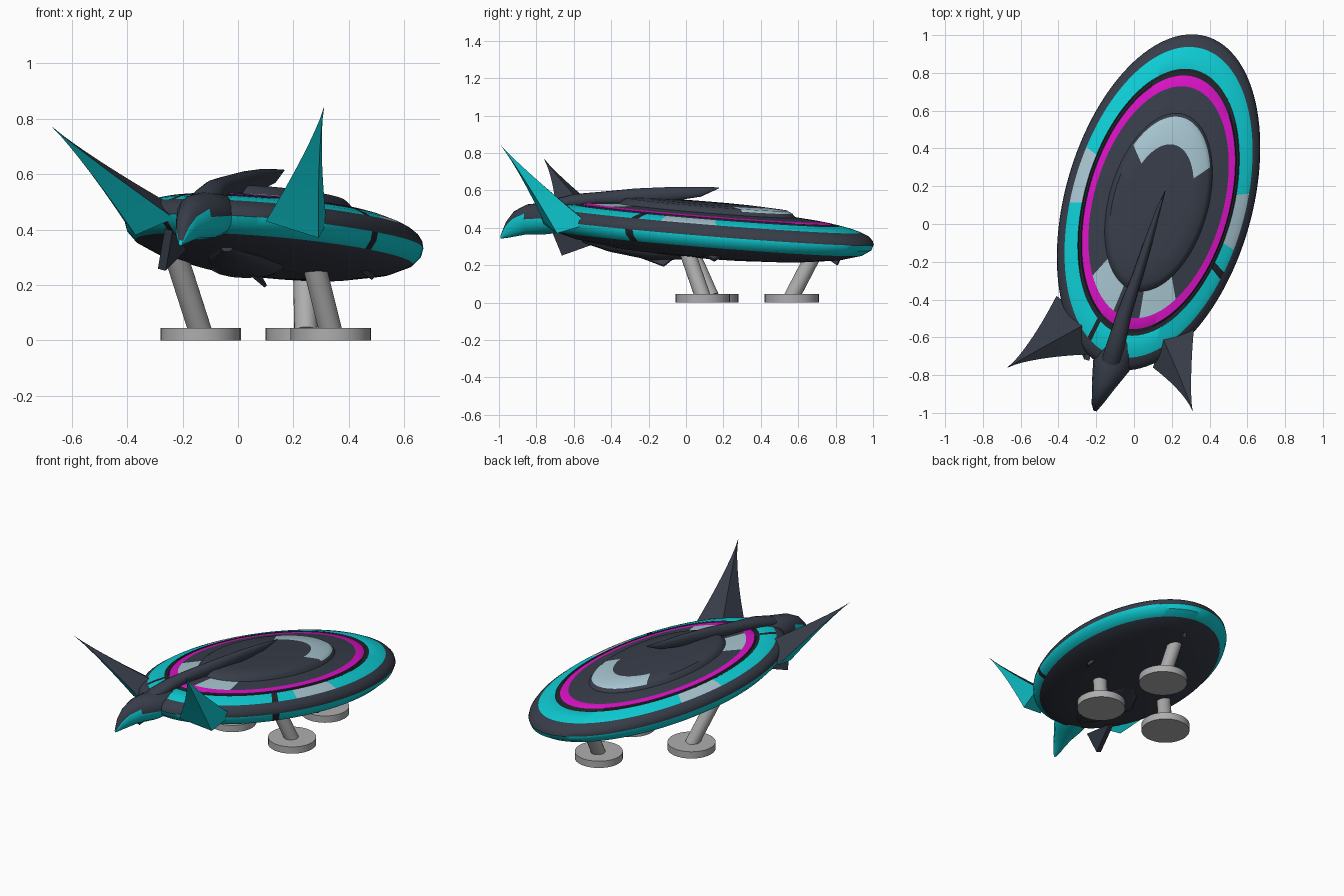
import bpy, bmesh, math
from mathutils import Vector

if "Cube" in bpy.data.objects:
    bpy.data.objects.remove(bpy.data.objects["Cube"])

# ---------- materials ----------
def mat(name, rgb):
    m = bpy.data.materials.new(name)
    m.diffuse_color = (*rgb, 1)
    m.use_nodes = True
    m.node_tree.nodes["Principled BSDF"].inputs["Base Color"].default_value = m.diffuse_color
    return m

DARK, CYAN, PINK, PALE, GREY, BLACK = range(6)
MATS = [mat("slate", (0.038, 0.046, 0.066)), mat("cyan", (0.004, 0.60, 0.65)),
        mat("magenta", (0.68, 0.006, 0.55)), mat("pale blue", (0.38, 0.55, 0.62)),
        mat("leg grey", (0.42, 0.42, 0.42)), mat("groove black", (0.014, 0.017, 0.022))]

def finish(name, bm, rule=None, default=DARK, angle=35):
    bmesh.ops.recalc_face_normals(bm, faces=bm.faces[:])
    bm.normal_update()
    for f in bm.faces:
        if rule:
            f.material_index = rule(f)
        elif default != DARK:
            f.material_index = default
    me = bpy.data.meshes.new(name)
    bm.to_mesh(me)
    bm.free()
    for m in MATS:
        me.materials.append(m)
    ob = bpy.data.objects.new(name, me)
    bpy.context.collection.objects.link(ob)
    bpy.ops.object.select_all(action='DESELECT')
    ob.select_set(True)
    bpy.context.view_layer.objects.active = ob
    bpy.ops.object.shade_smooth_by_angle(angle=math.radians(angle))
    return ob

def skin(bm, rings):
    """Join equal rings of points into a closed loft."""
    vs = [[bm.verts.new(p) for p in r] for r in rings]
    n = len(vs[0])
    out = []
    for k in range(len(vs) - 1):
        for i in range(n):
            j = (i + 1) % n
            out.append((k, i, bm.faces.new((vs[k][i], vs[k][j], vs[k + 1][j], vs[k + 1][i]))))
    bm.faces.new(vs[0])
    bm.faces.new(vs[-1])
    return out

# ---------- tilted oval hull frame ----------
CX, CY, CZ = 0.13, 0.115, 0.39
A, B = 0.914, 0.495                  # half length and half width
S, C = math.sin(math.radians(16)), math.cos(math.radians(16))
PX, PY = -0.05, -0.071               # slope of the hull plane

def hull_point(th, r, w):
    ac, al = B * r * math.sin(th), A * r * math.cos(th)
    dx, dy = ac * C + al * S, -ac * S + al * C
    return (CX + dx, CY + dy, CZ + PX * dx + PY * dy + w)

# profile: radius fraction, height, colour of the band running to the next point
PROFILE = [(0.02, 0.146, DARK), (0.345, 0.142, DARK), (0.48, 0.135, DARK), (0.51, 0.122, DARK),
           (0.53, 0.102, DARK), (0.69, 0.090, PINK), (0.755, 0.083, BLACK), (0.765, 0.076, BLACK),
           (0.785, 0.074, BLACK), (0.795, 0.077, CYAN), (0.87, 0.064, CYAN), (0.925, 0.050, DARK),
           (0.97, 0.032, DARK), (0.993, 0.012, DARK), (1.0, -0.010, CYAN), (0.985, -0.040, CYAN),
           (0.93, -0.072, DARK), (0.80, -0.105, DARK), (0.55, -0.135, DARK), (0.25, -0.150, DARK),
           (0.02, -0.152, DARK)]
SEG = 120
bm = bmesh.new()
faces = skin(bm, [[hull_point(math.tau * i / SEG, r, w) for i in range(SEG)] for r, w, _ in PROFILE])
for k, i, f in faces:
    deg = (i + 0.5) * 360 / SEG
    deg = deg - 360 if deg > 180 else deg
    a = abs(deg)
    col = PROFILE[k][2]
    if col == CYAN and k < 12 and 78 < a < 100:
        col = PALE                                       # side windows
    if col == CYAN and (108 < deg < 111 or -162 < deg < -159):
        col = BLACK                                      # panel seams
    if k in (1, 2) and a < 57:
        col = PALE                                       # front canopy crescent
    if k == 4 and 138 < a < 168:
        col = PALE                                       # rear windows
    f.material_index = col
finish("hull", bm, rule=lambda f: f.material_index)

# ---------- lofted bodies along the axis ----------
def loft(name, sections, rule=None, n=16):
    """sections: x, y, z, half width, half height"""
    rings = []
    for x, y, z, hw, hh in sections:
        ring = []
        for i in range(n):
            t = math.tau * i / n
            d = hw * math.cos(t)
            ring.append((x + d * C, y - d * S, z + hh * math.sin(t)))
        rings.append(ring)
    bm = bmesh.new()
    skin(bm, rings)
    return finish(name, bm, rule, angle=50)

# ridge on top, pointed and overhanging at its front
loft("spine_ridge", [(0.165, 0.175, 0.613, 0.002, 0.003), (0.13, 0.08, 0.592, 0.012, 0.026),
                     (0.08, -0.08, 0.58, 0.022, 0.038), (0.02, -0.27, 0.565, 0.028, 0.045),
                     (-0.05, -0.47, 0.555, 0.038, 0.036), (-0.085, -0.6, 0.54, 0.045, 0.04),
                     (-0.12, -0.72, 0.51, 0.05, 0.04), (-0.14, -0.8, 0.48, 0.02, 0.02)])

# tail pod with cyan underside
loft("tail_pod", [(-0.04, -0.5, 0.45, 0.05, 0.05), (-0.08, -0.62, 0.455, 0.10, 0.075),
                  (-0.12, -0.75, 0.45, 0.10, 0.085), (-0.16, -0.85, 0.445, 0.065, 0.08),
                  (-0.185, -0.92, 0.42, 0.04, 0.068), (-0.2, -0.96, 0.39, 0.025, 0.045),
                  (-0.207, -0.99, 0.352, 0.008, 0.01)],
     rule=lambda f: CYAN if f.normal.z < 0.15 and f.calc_center_median().y < -0.66 else DARK)

# ---------- swept fins, flared at the root ----------
def fin(name, root, tip):
    tip = Vector(tip)
    root = [Vector(p) for p in root]
    mid = sum(root, Vector()) / 4
    rings = []
    for k in range(11):
        t = k / 10
        s = max((1 - t) ** 1.35, 0.006)
        rings.append([mid.lerp(tip, t) + (p - mid) * s for p in root])
    bm = bmesh.new()
    skin(bm, rings)
    inward = (root[3] - root[1]).normalized()
    finish(name, bm, rule=lambda f: DARK if f.normal.dot(inward) > 0 else CYAN)

# root points: front, lower outside, rear, upper inside
fin("right_fin", [(0.32, -0.52, 0.42), (0.29, -0.69, 0.37), (0.10, -0.76, 0.43), (0.15, -0.60, 0.49)],
    (0.31, -0.99, 0.84))
fin("left_fin", [(-0.41, -0.38, 0.43), (-0.37, -0.57, 0.38), (-0.23, -0.69, 0.44), (-0.24, -0.52, 0.49)],
    (-0.67, -0.76, 0.77))

# ---------- landing legs ----------
def cylinder(name, p, q, r, sides=32):
    p, q = Vector(p), Vector(q)
    d = q - p
    rot = d.to_track_quat('Z', 'Y')
    ring = [rot @ Vector((r * math.cos(math.tau * i / sides), r * math.sin(math.tau * i / sides), 0))
            for i in range(sides)]
    bm = bmesh.new()
    skin(bm, [[p + v for v in ring], [q + v for v in ring]])
    finish(name, bm, default=GREY)

for label, foot, top in [("left", (-0.135, 0.135), (-0.225, 0.01, 0.31)),
                         ("right", (0.335, 0.09), (0.27, 0.0, 0.29)),
                         ("front", (0.245, 0.565), (0.24, 0.69, 0.27))]:
    cylinder(label + "_foot", (*foot, 0), (*foot, 0.045), 0.145)
    cylinder(label + "_leg", (*foot, 0.03), top, 0.042, 24)

# ---------- small blades and bay covers under the hull ----------
def blade(name, a, b, tip, thick=0.012):
    a, b, tip = Vector(a), Vector(b), Vector(tip)
    n = (b - a).cross(tip - a).normalized() * thick / 2
    bm = bmesh.new()
    skin(bm, [[p + n for p in (a, b, tip)], [p - n for p in (a, b, tip)]])
    finish(name, bm)

blade("rear_right_blade", (-0.05, -0.45, 0.32), (0.07, -0.05, 0.25), (0.10, -0.12, 0.195))
blade("rear_left_blade", (-0.20, -0.45, 0.33), (-0.25, -0.72, 0.40), (-0.275, -0.66, 0.255), 0.03)
blade("front_bay_blade", (0.26, 0.74, 0.25), (0.30, 0.84, 0.27), (0.28, 0.81, 0.20), 0.02)
blade("right_bay_blade", (0.40, 0.02, 0.29), (0.46, 0.22, 0.27), (0.49, 0.15, 0.225), 0.02)

# shallow fairings where the legs enter the hull
loft("rear_belly_fairing", [(-0.04, -0.55, 0.33, 0.02, 0.01), (-0.01, -0.4, 0.30, 0.10, 0.03),
                            (0.03, -0.18, 0.27, 0.14, 0.045), (0.07, -0.03, 0.26, 0.10, 0.03),
                            (0.1, 0.1, 0.26, 0.02, 0.01)])
